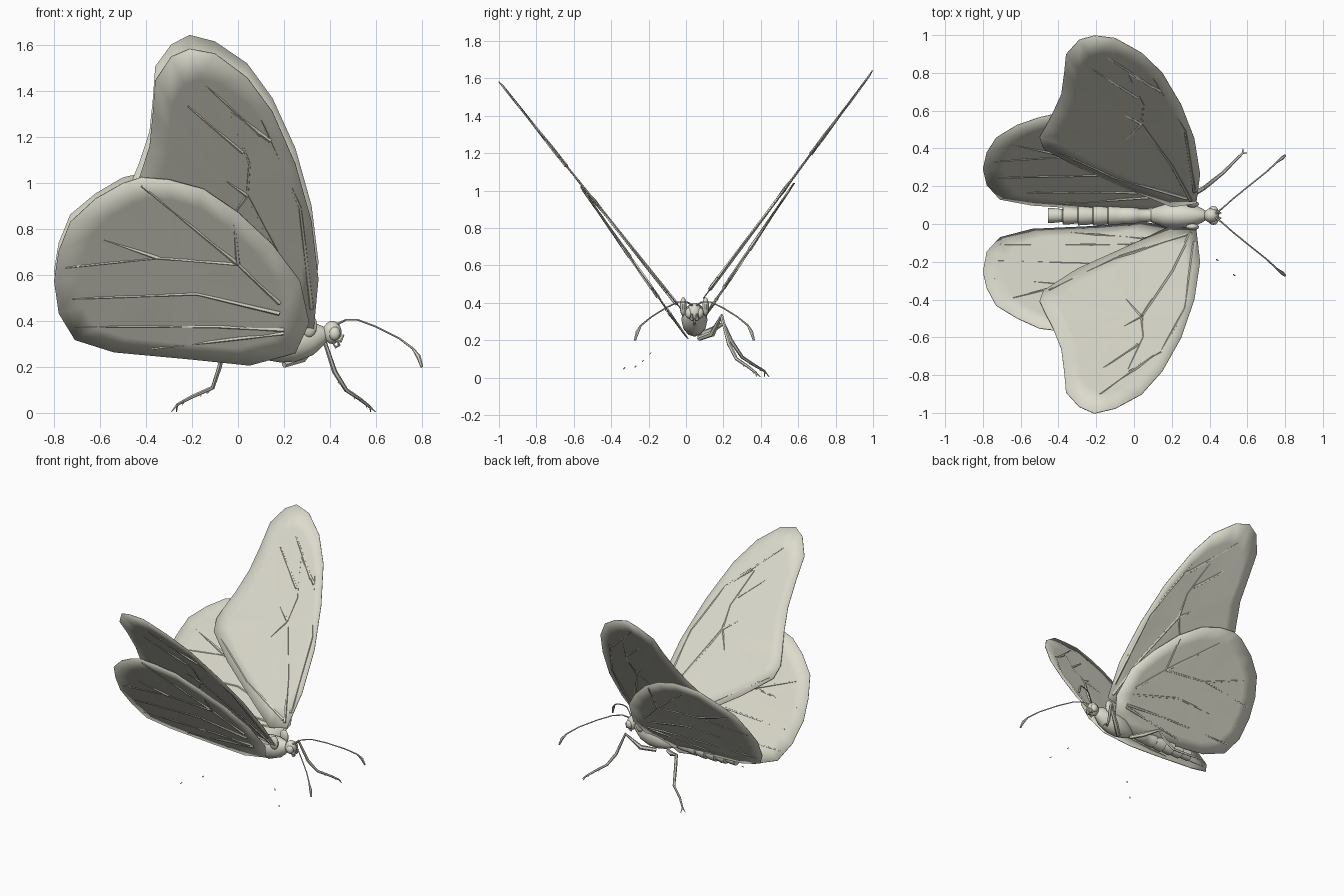
import bpy, bmesh, math, random
from mathutils import Vector

random.seed(4)
if "Cube" in bpy.data.objects:
    bpy.data.objects.remove(bpy.data.objects["Cube"])

ivory = bpy.data.materials.new("ivory")
ivory.use_nodes = True
COLOR = (0.72, 0.71, 0.61, 1)
ivory.diffuse_color = COLOR
ivory.node_tree.nodes["Principled BSDF"].inputs["Base Color"].default_value = COLOR


def finish(name, bm, angle=40):
    bmesh.ops.recalc_face_normals(bm, faces=bm.faces)
    mesh = bpy.data.meshes.new(name)
    bm.to_mesh(mesh)
    bm.free()
    mesh.materials.append(ivory)
    obj = bpy.data.objects.new(name, mesh)
    bpy.context.collection.objects.link(obj)
    bpy.ops.object.select_all(action='DESELECT')
    obj.select_set(True)
    bpy.context.view_layer.objects.active = obj
    bpy.ops.object.shade_smooth_by_angle(angle=math.radians(angle))
    return obj


def loft(bm, path, radii, sides=8, tall=1.0):
    """Capped tube along a path with a radius per point."""
    pts = [Vector(p) for p in path]
    rings = []
    for i, p in enumerate(pts):
        d = (pts[min(i + 1, len(pts) - 1)] - pts[max(i - 1, 0)]).normalized()
        side = d.cross(Vector((0, 0, 1))).normalized()
        up = side.cross(d)
        ring = []
        for k in range(sides):
            a = math.tau * k / sides
            ring.append(bm.verts.new(p + radii[i] * (side * math.cos(a) + up * math.sin(a) * tall)))
        rings.append(ring)
    for a, b in zip(rings, rings[1:]):
        for k in range(sides):
            j = (k + 1) % sides
            bm.faces.new((a[k], a[j], b[j], b[k]))
    bm.faces.new(rings[0])
    bm.faces.new(rings[-1])


def taper(start, end, n):
    return [start + (end - start) * i / (n - 1) for i in range(n)]


def tube(name, path, radii, sides=8, tall=1.0):
    bm = bmesh.new()
    loft(bm, path, radii, sides, tall)
    return finish(name, bm)


def ball(name, center, scale):
    bm = bmesh.new()
    bmesh.ops.create_uvsphere(bm, u_segments=14, v_segments=9, radius=1)
    bmesh.ops.scale(bm, vec=scale, verts=bm.verts)
    bmesh.ops.translate(bm, vec=center, verts=bm.verts)
    return finish(name, bm)


# Wing outlines and veins: x along the body, t outward across the span
FORE = [(.33, .03), (.35, .2), (.32, .4), (.25, .6), (.15, .78), (.04, .9), (-.1, .98),
        (-.21, 1), (-.29, .97), (-.36, .89), (-.37, .78), (-.385, .66), (-.43, .55),
        (-.47, .47), (-.5, .41), (-.48, .35), (-.3, .24), (0, .1), (.2, .01)]
HIND = [(.31, .12), (.25, .03), (.05, -.01), (-.2, .01), (-.54, .03), (-.71, .07),
        (-.78, .15), (-.8, .25), (-.78, .34), (-.73, .43), (-.62, .5), (-.5, .55),
        (-.42, .565), (-.3, .56), (-.15, .53), (0, .46), (.15, .36), (.27, .25)]
FORE_VEINS = [[(.3, .05), (.2, .25), (.04, .49), (.05, .6), (-.03, .77)],
              [(.04, .49), (-.05, .54)], [(.04, .49), (-.04, .4)],
              [(.32, .1), (.27, .45), (.1, .75)], [(.14, .68), (-.03, .78)],
              [(.02, .64), (-.22, .8)], [(.28, .06), (-.1, .18), (-.45, .35)],
              [(.1, .7), (-.18, .9)]]
HIND_VEINS = [[(.2, .1), (-.1, .11), (-.71, .11)], [(.2, .09), (-.39, .04)],
              [(.18, .15), (-.18, .21), (-.72, .195)],
              [(.18, .18), (0, .3), (-.35, .32), (-.75, .29)],
              [(-.35, .32), (-.64, .39)], [(0, .3), (-.42, .54)], [(0, .3), (-.02, .45)]]

# Each side: y = y0 + y1*t, z = z0 + z1*t
FORE_MAPS = {"right": (0, -1, .33, 1.255), "left": (.08, .92, .41, 1.23)}
HIND_MAPS = {"right": (0, -1, .22, 1.42), "left": (.07, .9, .28, 1.35)}


def wing(name, outline, center, m, veins):
    y0, y1, z0, z1 = m
    normal = Vector((0, -z1, y1)).normalized()

    def place(x, t, lift=0):
        return Vector((x, y0 + y1 * t, z0 + z1 * t)) + normal * lift

    # membrane: rippled rim around a flatter middle
    bm = bmesh.new()
    rings = []
    for share, ripple in ((1, .004), (.8, .005), (.45, .002)):
        ring = []
        for i, (x, t) in enumerate(outline):
            lift = ripple * (1 if i % 2 else -1) * random.uniform(.3, 1)
            ring.append(bm.verts.new(place(center[0] + (x - center[0]) * share,
                                           center[1] + (t - center[1]) * share, lift)))
        rings.append(ring)
    hub = bm.verts.new(place(*center))
    n = len(outline)
    for k in range(n):
        j = (k + 1) % n
        for a, b in zip(rings, rings[1:]):
            bm.faces.new((a[k], a[j], b[j], b[k]))
        bm.faces.new((rings[-1][k], rings[-1][j], hub))
    obj = finish(name, bm)
    shell = obj.modifiers.new("thickness", 'SOLIDIFY')
    shell.thickness = .005
    shell.offset = 0

    # raised veins
    bm = bmesh.new()
    for v in veins:
        loft(bm, [place(*p) for p in v], taper(.011, .004, len(v)), 5)
    finish(name + "_veins", bm, 25)


for side in ("right", "left"):
    wing(side + "_forewing", FORE, (0, .48), FORE_MAPS[side], FORE_VEINS)
    wing(side + "_hindwing", HIND, (-.25, .25), HIND_MAPS[side], HIND_VEINS)

# Abdomen: overlapping segments
MID = .045
path, radii = [], []
for i in range(7):
    x = .1 - i * .08
    r = (.034, .044, .05, .052, .05, .046, .038)[i]
    for dx, k in ((0, .88), (-.03, 1), (-.075, 1.04)):
        path.append((x + dx, MID, .3))
        radii.append(r * k)
tube("abdomen", path, radii, 12)

# Thorax and head
tube("thorax", [(.07, MID, .28), (.11, MID, .285), (.17, MID, .3), (.24, MID, .31),
                (.31, MID, .325), (.36, MID, .34), (.38, MID, .345)],
     [.025, .045, .066, .07, .06, .038, .025], 12, 1.25)
ball("head", (.41, MID, .35), (.042, .04, .05))
for name, s in (("left", 1), ("right", -1)):
    ball(name + "_eye", (.42, MID + s * .028, .345), (.026, .022, .03))
    ball(name + "_wing_joint", (.31, MID + s * .06, .38), (.035, .018, .05))
    tube(name + "_palp", [(.42, MID + s * .012, .32), (.445, MID + s * .014, .315),
                          (.46, MID + s * .014, .34)], [.012, .012, .004], 6)
    # antenna with clubbed tip
    spine = [(.43, .01, .385), (.47, .04, .405), (.52, .085, .405), (.6, .15, .375),
             (.7, .23, .325), (.76, .285, .28), (.785, .305, .245), (.8, .318, .2)]
    tube(name + "_antenna", [(x, MID + s * y, z) for x, y, z in spine],
         [.006, .004, .004, .004, .004, .005, .01, .006], 6)
tube("proboscis", [(.43, MID, .32), (.44, MID, .295), (.425, MID, .285), (.415, MID, .3)],
     [.008, .008, .007, .004], 6)

# Legs: thigh, shin, foot with claws
LEGS = {"front_leg": [(.2, .07, .21), (.28, .14, .235), (.37, .19, .33), (.42, .23, .18),
                      (.47, .27, .1), (.53, .33, .06), (.575, .375, .025)],
        "rear_leg": [(.1, .07, .23), (.03, .13, .25), (-.06, .2, .29), (-.08, .24, .2),
                     (-.11, .3, .11), (-.2, .36, .07), (-.265, .42, .035)]}
for name, pts in LEGS.items():
    bm = bmesh.new()
    loft(bm, pts, [.014, .017, .011, .011, .009, .008, .006], 6)
    foot = Vector(pts[-1])
    ahead = (foot - Vector(pts[-2])).normalized()
    for s in (-1, 1):
        tip = foot + ahead * .02 + Vector((-ahead.y, ahead.x, 0)) * s * .018
        tip.z = .004
        loft(bm, [foot, tip], [.005, .002], 5)
    for p, q in zip(pts[4:], pts[5:]):  # spines under the foot
        spot = Vector(p).lerp(Vector(q), .5)
        loft(bm, [spot, spot + ahead * .015 - Vector((0, 0, .015))], [.004, .001], 4)
    finish(name, bm)

# Slivers of the far feet
for i, p in enumerate([(.44, -.19, .13), (.53, -.27, .06), (-.13, -.23, .09), (-.24, -.33, .05)]):
    start = Vector(p)
    step = Vector((.01 if p[0] > 0 else -.01, -.008, -.008))
    tube("foot_sliver_%d" % (i + 1), [start - step * .5, start + step * .5], [.003, .003], 4)
